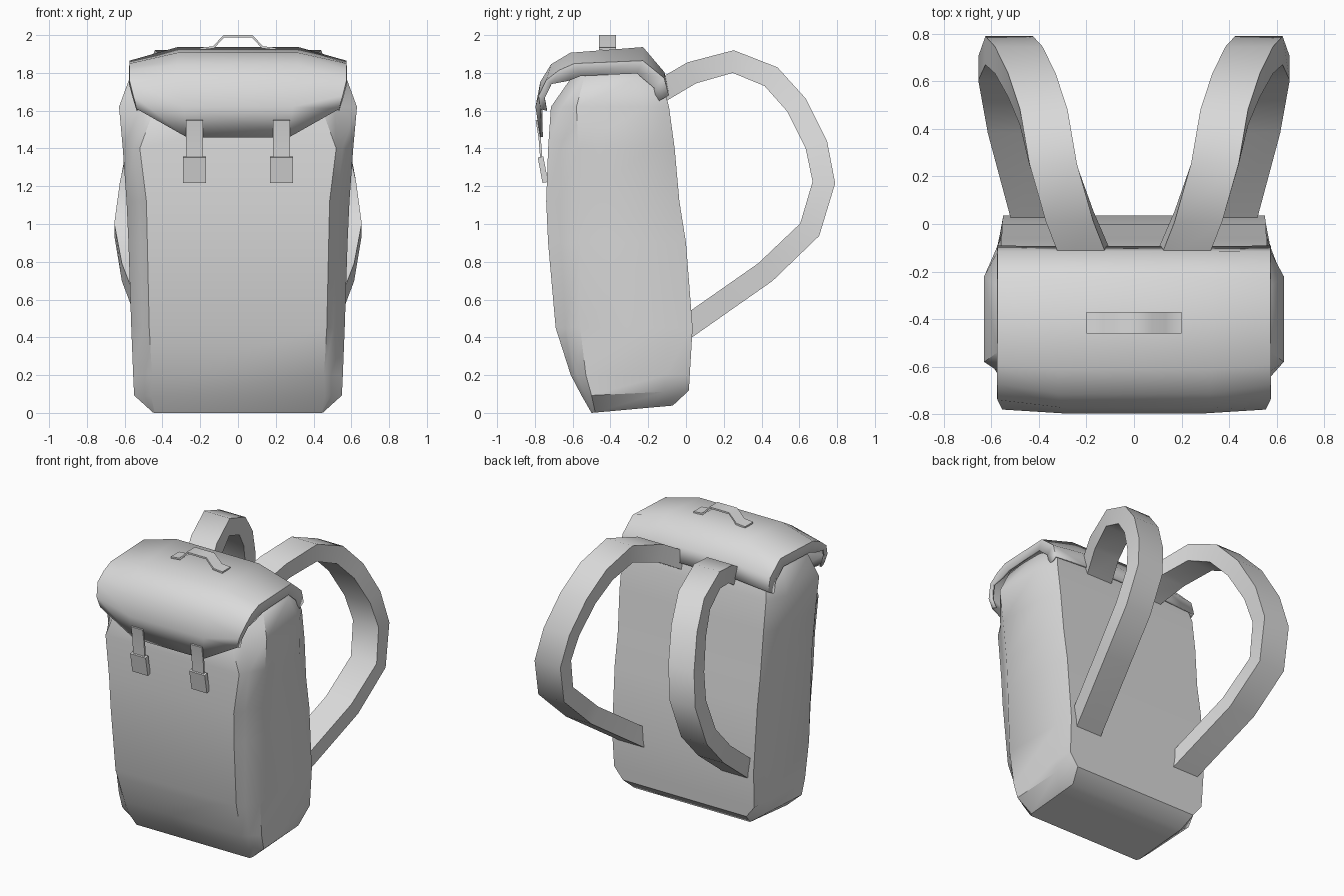
import bpy, bmesh
from mathutils import Vector

start_cube = bpy.data.objects.get("Cube")
if start_cube:
    bpy.data.objects.remove(start_cube, do_unlink=True)

GREY = (0.7, 0.7, 0.7, 1.0)
canvas = bpy.data.materials.new("grey_canvas")
canvas.use_nodes = True
canvas.diffuse_color = GREY
for node in canvas.node_tree.nodes:
    if node.type == 'BSDF_PRINCIPLED':
        node.inputs["Base Color"].default_value = GREY


def skin(name, rows, closed=True, smooth_angle=0.6):
    """Join rows of points into a surface; closed rows form a capped tube."""
    bm = bmesh.new()
    grid = [[bm.verts.new(point) for point in row] for row in rows]
    count = len(grid[0])
    for low, high in zip(grid, grid[1:]):
        for i in range(count if closed else count - 1):
            j = (i + 1) % count
            bm.faces.new((low[i], low[j], high[j], high[i]))
    if closed:
        bm.faces.new(list(reversed(grid[0])))
        bm.faces.new(grid[-1])
    bmesh.ops.recalc_face_normals(bm, faces=bm.faces)
    mesh = bpy.data.meshes.new(name)
    bm.to_mesh(mesh)
    bm.free()
    mesh.materials.append(canvas)
    obj = bpy.data.objects.new(name, mesh)
    bpy.context.collection.objects.link(obj)
    bpy.ops.object.select_all(action='DESELECT')
    obj.select_set(True)
    bpy.context.view_layer.objects.active = obj
    bpy.ops.object.shade_smooth_by_angle(angle=smooth_angle)
    return obj


def band(name, path, axis, width, thickness, smooth_angle=0.6):
    """Sweep a flat rectangular section along a path, its width along axis."""
    path = [Vector(point) for point in path]
    axis = Vector(axis)
    rows = []
    for i, point in enumerate(path):
        ahead = path[min(i + 1, len(path) - 1)]
        behind = path[max(i - 1, 0)]
        normal = (ahead - behind).cross(axis).normalized()
        side, up = axis * width / 2, normal * thickness / 2
        rows.append([point - side - up, point + side - up,
                     point + side + up, point - side + up])
    return skin(name, rows, smooth_angle=smooth_angle)


def mirrored(half):
    """Complete a half row with its reflection in x."""
    return half + [(-x, y, z) for x, y, z in reversed(half)]


# Bag body: height, front x and y, side x and y, back x and y
body_levels = [
    (0.0, .44, -.5, .45, -.48, .45, -.07),
    (.09, .46, -.552, .55, -.5, .48, .015),
    (.2, .455, -.61, .555, -.53, .545, .02),
    (.45, .47, -.69, .565, -.56, .55, .035),
    (.9, .48, -.73, .58, -.56, .555, 0),
    (1.12, .485, -.74, .59, -.56, .555, -.035),
    (1.4, .52, -.73, .61, -.57, .56, -.06),
    (1.62, .44, -.715, .63, -.58, .56, -.09),
    (1.77, .42, -.61, .575, -.54, .53, -.13),
    (1.85, .4, -.54, .44, -.5, .42, -.2),
]
body_rows = []
for z, front_x, front_y, side_x, side_y, back_x, back_y in body_levels:
    outline = [
        (front_x, front_y),
        (front_x + (side_x - front_x) * .37, front_y + (side_y - front_y) * .4),
        (side_x, side_y),
        (side_x, back_y - .13),
        (back_x, back_y),
    ]
    # The base rises slightly towards the back
    slope = .09 * max(0, 1 - z / .2)
    body_rows.append(mirrored([(x, y, z + slope * (y - front_y)) for x, y in outline]))
skin("bag_body", body_rows, smooth_angle=.7)

# Lid flap: inner x, y, z then outer edge x, y, z
flap_lines = [
    ((.27, -.765, 1.46), (.53, -.765, 1.61)),
    ((.29, -.79, 1.62), (.55, -.775, 1.68)),
    ((.31, -.765, 1.75), (.57, -.735, 1.76)),
    ((.32, -.71, 1.84), (.57, -.67, 1.81)),
    ((.32, -.61, 1.9), (.57, -.59, 1.845)),
    ((.32, -.23, 1.93), (.57, -.23, 1.86)),
    ((.32, -.12, 1.8), (.57, -.12, 1.77)),
    ((.32, -.1, 1.7), (.57, -.095, 1.68)),
]
flap_rows = []
for inner, edge in flap_lines:
    # A skirt turns in from the outer edge towards the bag
    inward = (Vector((edge[0], -.4, 1.5)) - Vector(edge)).normalized()
    skirt = Vector(edge) + inward * (.03 if edge[1] < -.7 else .07)
    flap_rows.append(mirrored([tuple(skirt), edge, inner]))
flap = skin("lid_flap", flap_rows, closed=False, smooth_angle=1)
shell = flap.modifiers.new("thickness", 'SOLIDIFY')
shell.thickness = .014
shell.offset = 0

# Carry handle on the lid
handle_half = [(.2, -.415, 1.928), (.13, -.415, 1.935), (.075, -.415, 1.994)]
band("carry_handle", mirrored(handle_half), (0, 1, 0), .09, .012, 1)

# Shoulder strap centre line, shared by both sides
strap_path = [
    (.2, -.14, 1.7), (.27, .03, 1.8), (.34, .25, 1.86), (.38, .45, 1.78),
    (.43, .585, 1.63), (.485, .69, 1.42), (.525, .73, 1.22), (.555, .655, .97),
    (.515, .42, .745), (.395, -.03, .43),
]
for side_name, sign in (("left", 1), ("right", -1)):
    path = [(sign * x, y, z) for x, y, z in strap_path]
    band(side_name + "_shoulder_strap", path, (1, 0, 0), .2, .12, 1)

    # Closure strap and its buckle on the front
    x = sign * .23
    band(side_name + "_closure_strap",
         [(x, -.79, 1.55), (x, -.775, 1.46), (x, -.765, 1.33)],
         (1, 0, 0), .09, .012)
    band(side_name + "_buckle", [(x, -.77, 1.355), (x, -.745, 1.22)],
         (1, 0, 0), .12, .03)
